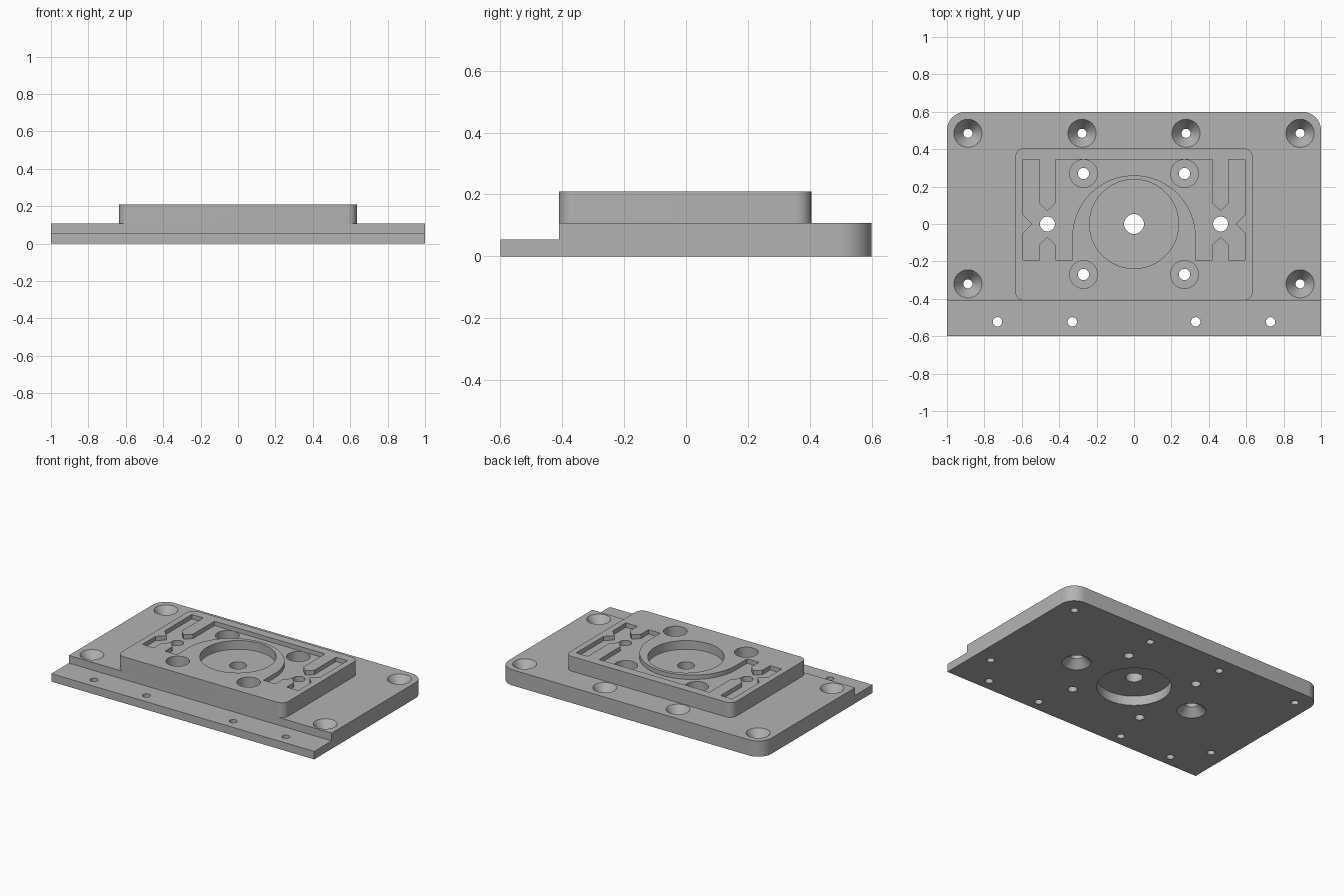
import bpy, bmesh
from math import sin, cos, pi, radians

cube = bpy.data.objects.get("Cube")
if cube:
    bpy.data.objects.remove(cube)

STEP, DECK, TOP = 0.055, 0.108, 0.21

grey = bpy.data.materials.new("machined grey")
grey.use_nodes = True
grey.diffuse_color = (0.45, 0.45, 0.45, 1)
grey.node_tree.nodes["Principled BSDF"].inputs["Base Color"].default_value = (0.45, 0.45, 0.45, 1)


def make_object(name, bm):
    bmesh.ops.recalc_face_normals(bm, faces=bm.faces)
    mesh = bpy.data.meshes.new(name)
    bm.to_mesh(mesh)
    bm.free()
    mesh.materials.append(grey)
    obj = bpy.data.objects.new(name, mesh)
    bpy.context.collection.objects.link(obj)
    return obj


def prism(name, outline, z0, z1):
    bm = bmesh.new()
    low = [bm.verts.new((x, y, z0)) for x, y in outline]
    high = [bm.verts.new((x, y, z1)) for x, y in outline]
    bm.faces.new(low)
    bm.faces.new(high)
    for i in range(len(low)):
        j = (i + 1) % len(low)
        bm.faces.new((low[i], low[j], high[j], high[i]))
    return make_object(name, bm)


def arc(cx, cy, r, start, end, n=12):
    angles = [radians(start + (end - start) * i / n) for i in range(n + 1)]
    return [(cx + r * cos(a), cy + r * sin(a)) for a in angles]


def rounded_box(x, y0, y1, r, front_round):
    pts = arc(x - r, y1 - r, r, 0, 90) + arc(r - x, y1 - r, r, 90, 180)
    if front_round:
        return pts + arc(r - x, y0 + r, r, 180, 270) + arc(x - r, y0 + r, r, 270, 360)
    return pts + [(-x, y0), (x, y0)]


def turned(name, profile, x, y, n=48):
    """Solid of stacked rings, given as (radius, height) from bottom to top."""
    bm = bmesh.new()
    rings = [[bm.verts.new((x + r * cos(2 * pi * i / n), y + r * sin(2 * pi * i / n), z))
              for i in range(n)] for r, z in profile]
    bm.faces.new(rings[0])
    bm.faces.new(rings[-1])
    for a, b in zip(rings, rings[1:]):
        for i in range(n):
            j = (i + 1) % n
            bm.faces.new((a[i], a[j], b[j], b[i]))
    return make_object(name, bm)


def combine(target, tool, operation="DIFFERENCE"):
    mod = target.modifiers.new(tool.name, "BOOLEAN")
    mod.operation = operation
    mod.solver = "EXACT"
    mod.object = tool
    bpy.context.view_layer.objects.active = target
    bpy.ops.object.modifier_apply(modifier=mod.name)
    bpy.data.objects.remove(tool)


# Base plate with rounded rear corners and a low front ledge
plate = prism("mounting_plate", rounded_box(1, -0.6, 0.6, 0.1, False), 0, DECK)
ledge = prism("ledge_cut", [(-1.1, -0.7), (1.1, -0.7), (1.1, -0.41), (-1.1, -0.41)], STEP, 0.3)
combine(plate, ledge)

# Raised pad
pad = prism("raised_pad", rounded_box(0.635, -0.41, 0.405, 0.05, True), 0.08, TOP)
combine(plate, pad, "UNION")

# Shallow pocket: notched side slots joined over an arch
half = [(-0.42, 0.345), (-0.42, 0.11), (-0.463, 0.07), (-0.505, 0.11), (-0.505, 0.345),
        (-0.593, 0.345), (-0.593, 0.05), (-0.543, 0), (-0.593, -0.05), (-0.593, -0.193),
        (-0.505, -0.193), (-0.505, -0.11), (-0.463, -0.07), (-0.42, -0.11),
        (-0.42, -0.193), (-0.33, -0.193)]
arch = arc(0, -0.07, 0.33, 180, 0, 40)
outline = half + arch + [(-x, y) for x, y in reversed(half)]
combine(plate, prism("pocket_cut", outline, TOP - 0.03, 0.3))

# Central bore with a round recess on each side
combine(plate, turned("centre_bore", [(0.23, -0.1), (0.23, 0.065), (0.053, 0.065),
                                      (0.053, 0.15), (0.238, 0.15), (0.238, 0.3)], 0, 0, 80))

for side in (-1, 1):
    # Counterbored pad holes
    for y in (-0.27, 0.27):
        combine(plate, turned("pad_hole", [(0.03, -0.1), (0.03, 0.11), (0.074, 0.11),
                                           (0.074, 0.3)], side * 0.27, y))
    # Slot holes countersunk from beneath
    combine(plate, turned("slot_hole", [(0.09, -0.1), (0.09, 0), (0.04, 0.05),
                                        (0.04, 0.3)], side * 0.463, 0))
    # Countersunk plate holes
    for x, y in ((0.888, 0.485), (0.278, 0.485), (0.888, -0.32)):
        combine(plate, turned("plate_hole", [(0.024, -0.1), (0.024, 0.035), (0.075, DECK),
                                             (0.075, 0.3)], side * x, y))
    # Plain ledge holes
    for x in (0.73, 0.33):
        combine(plate, turned("ledge_hole", [(0.025, -0.1), (0.025, 0.3)], side * x, -0.523))

plate.select_set(True)
bpy.context.view_layer.objects.active = plate
bpy.ops.object.shade_smooth_by_angle(angle=radians(30))
